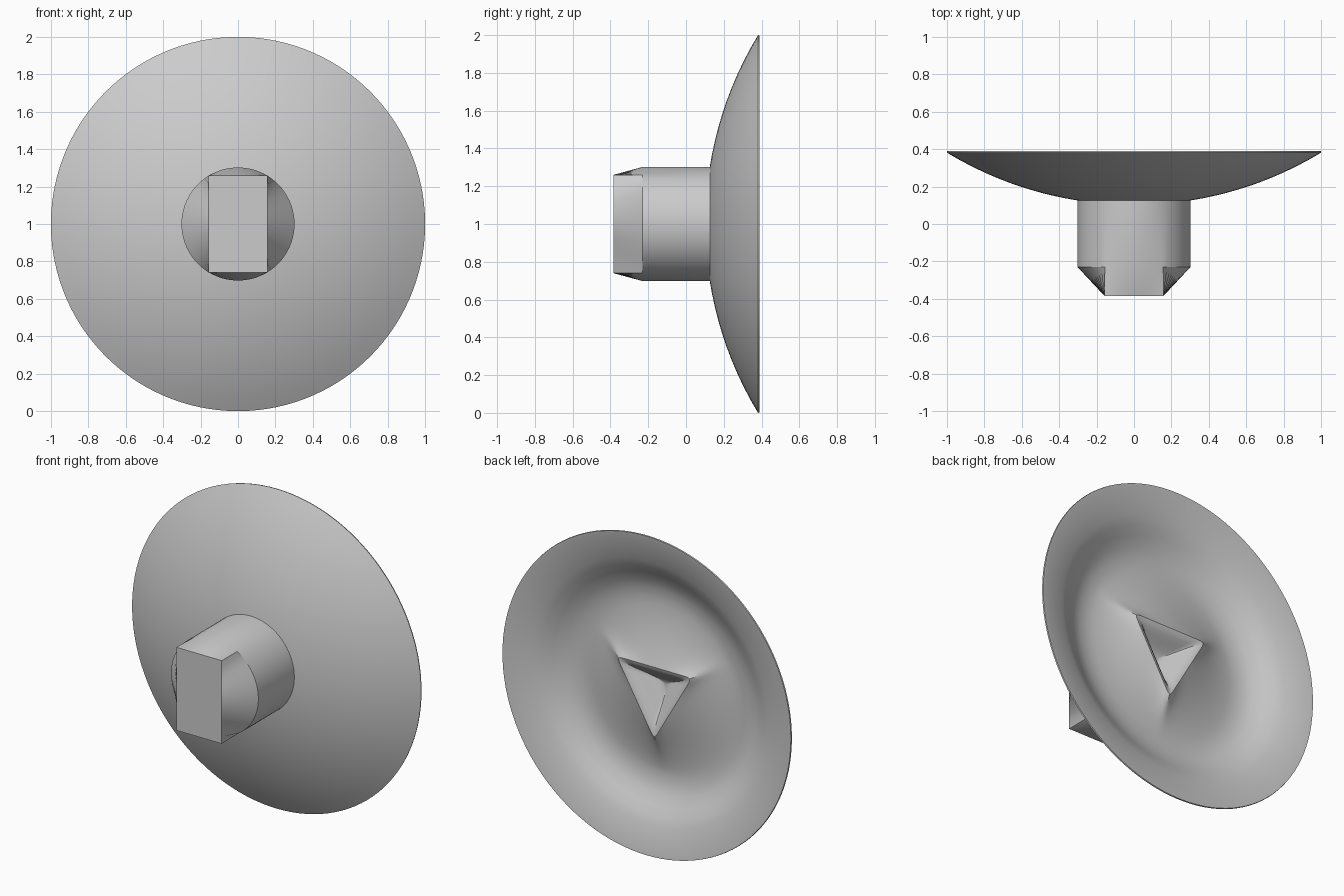
import bpy, bmesh, math

cube = bpy.data.objects.get("Cube")
if cube:
    bpy.data.objects.remove(cube, do_unlink=True)

grey = bpy.data.materials.new("plain grey")
grey.use_nodes = True
colour = (0.6, 0.6, 0.6, 1)
grey.diffuse_color = colour
grey.node_tree.nodes["Principled BSDF"].inputs["Base Color"].default_value = colour


def loft(name, rings, cap_start, cap_end):
    """Skin a list of rings of (x, y, z), capping the ends on request."""
    bm = bmesh.new()
    loops = [[bm.verts.new(p) for p in ring] for ring in rings]
    n = len(loops[0])
    for a, b in zip(loops, loops[1:]):
        for i in range(n):
            j = (i + 1) % n
            bm.faces.new((a[i], a[j], b[j], b[i]))
    if cap_start:
        bm.faces.new(loops[0])
    if cap_end:
        bm.faces.new(loops[-1])
    bmesh.ops.recalc_face_normals(bm, faces=bm.faces)
    mesh = bpy.data.meshes.new(name)
    bm.to_mesh(mesh)
    bm.free()
    obj = bpy.data.objects.new(name, mesh)
    bpy.context.collection.objects.link(obj)
    mesh.materials.append(grey)
    bpy.ops.object.select_all(action="DESELECT")
    obj.select_set(True)
    bpy.context.view_layer.objects.active = obj
    bpy.ops.object.shade_smooth_by_angle(angle=math.radians(30))
    return obj


def ring(angles, y, radius):
    """Ring around the y axis; radius is a function of the angle."""
    return [(radius(a) * math.cos(a), y, 1 + radius(a) * math.sin(a)) for a in angles]


def triangle(a):
    """Rounded triangle with one corner pointing down."""
    sides = [math.cos(a - math.radians(d)) for d in (90, 210, 330)]
    power = 14
    return 0.15 / sum(max(s, 0) ** power for s in sides) ** (1 / power)


def smooth(t):
    return t * t * (3 - 2 * t)


# Dish: spherical front, then the hollow back with a triangular crater
angles = [math.tau * i / 120 for i in range(120)]
sphere = 1.93
rings = []
for i in range(15):
    r = 0.02 + 0.98 * i / 14
    y = 0.102 + sphere - math.sqrt(sphere ** 2 - r * r)
    rings.append(ring(angles, y, lambda a: r))
rings.append(ring(angles, 0.389, lambda a: 0.998))

# Shallow border, inner wall and floor of the hollow
hollow = [(0.98, 0.387), (0.9, 0.368), (0.82, 0.345), (0.77, 0.322),
          (0.72, 0.29), (0.66, 0.255), (0.6, 0.235)]
for r, y in hollow:
    rings.append(ring(angles, y, lambda a: r))

# Slope up from the round floor to the triangular ridge
floor, ridge, pit = 0.23, 0.315, 0.2
for i in range(11):
    t = i / 10
    rings.append(ring(angles, floor + (ridge - floor) * t ** 1.7,
                      lambda a: 0.54 + (triangle(a) - 0.54) * t))

# Crater inside the ridge
for i in range(1, 9):
    t = i / 8
    rings.append(ring(angles, ridge + (pit - ridge) * smooth(t),
                      lambda a: triangle(a) * (1 - 0.97 * t)))
loft("dish", rings, True, True)

# Shaft: round post that turns into a rectangular tip
half_w, half_h, post = 0.157, 0.26, 0.302
corner = math.atan2(half_h, half_w)
quarter = [corner * i / 12 for i in range(12)]
quarter += [corner + (math.pi / 2 - corner) * i / 8 for i in range(8)]
mirrored = [math.pi - a for a in quarter]
around = {round(a % math.tau, 6) for a in quarter + mirrored}
around |= {round(-a % math.tau, 6) for a in around}
around |= {round(math.pi / 2, 6), round(3 * math.pi / 2, 6)}
around = sorted(around)


def rectangle(a):
    return min(half_w / max(abs(math.cos(a)), 1e-6), half_h / max(abs(math.sin(a)), 1e-6))


loft("shaft", [ring(around, 0.14, lambda a: post),
               ring(around, -0.23, lambda a: post),
               ring(around, -0.385, rectangle)], True, True)
